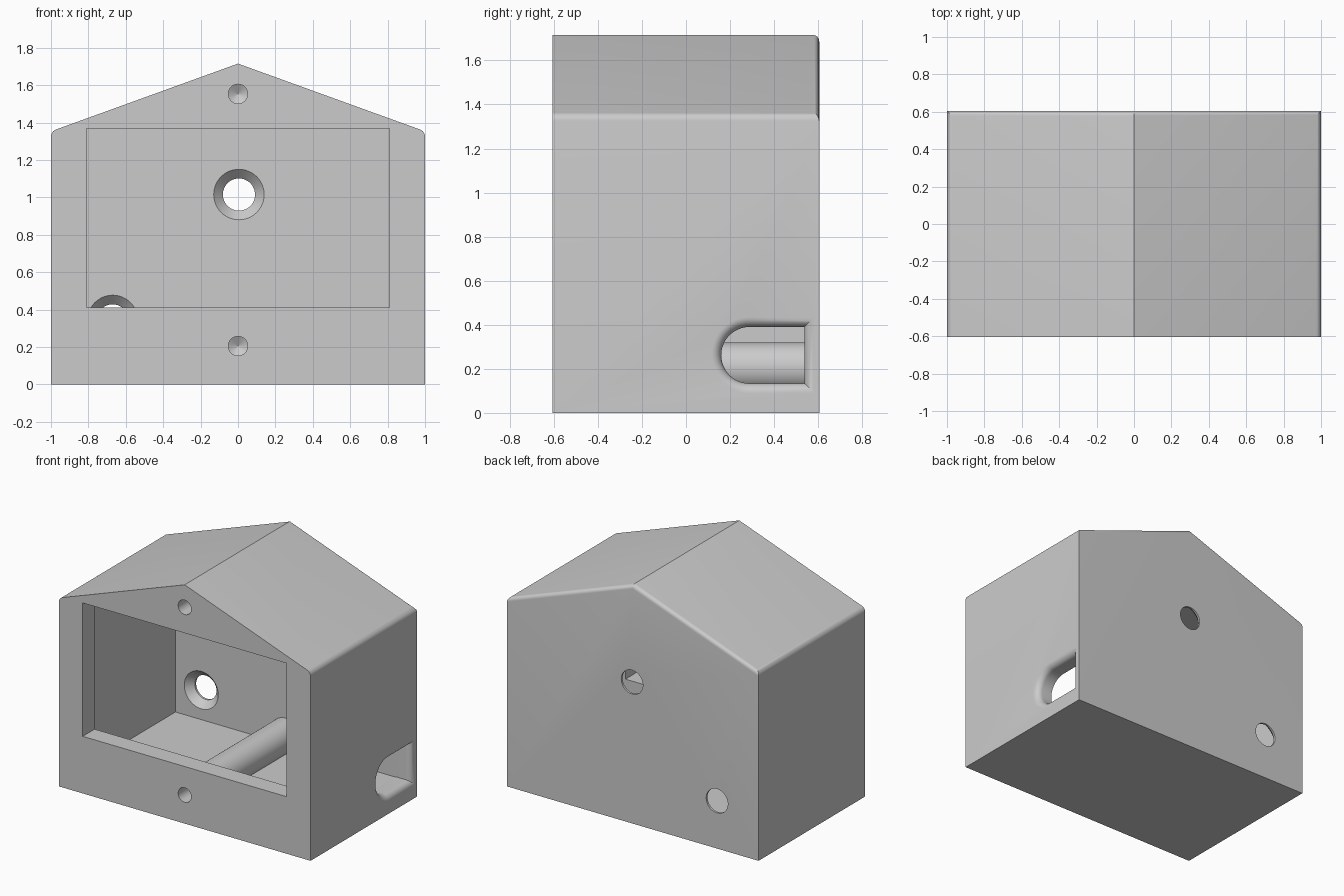
import bpy, bmesh
from math import sin, cos, pi, radians

if "Cube" in bpy.data.objects:
    bpy.data.objects.remove(bpy.data.objects["Cube"])

grey = bpy.data.materials.new("plain grey")
grey.use_nodes = True
grey.diffuse_color = (0.6, 0.6, 0.6, 1)
grey.node_tree.nodes["Principled BSDF"].inputs["Base Color"].default_value = (0.6, 0.6, 0.6, 1)

HALF_Y, EAVE, APEX = 0.605, 1.353, 1.715
BACK_WALL = 0.54


def loft(name, rings, bevel=None):
    """Closed solid through rings of equal point count."""
    bm = bmesh.new()
    loops = [[bm.verts.new(p) for p in ring] for ring in rings]
    n = len(loops[0])
    for a, b in zip(loops, loops[1:]):
        for i in range(n):
            j = (i + 1) % n
            bm.faces.new((a[i], a[j], b[j], b[i]))
    bm.faces.new(loops[0])
    bm.faces.new(loops[-1])
    bmesh.ops.recalc_face_normals(bm, faces=bm.faces)
    if bevel:
        edges = [e for e in bm.edges if bevel(*(v.co for v in e.verts))]
        bmesh.ops.bevel(bm, geom=edges, offset=0.027, offset_type='OFFSET',
                        segments=6, profile=0.5, affect='EDGES')
    mesh = bpy.data.meshes.new(name)
    bm.to_mesh(mesh)
    bm.free()
    mesh.materials.append(grey)
    obj = bpy.data.objects.new(name, mesh)
    bpy.context.collection.objects.link(obj)
    return obj


def box(name, x, y0, y1, z0, z1):
    outline = [(-x, z0), (x, z0), (x, z1), (-x, z1)]
    return loft(name, [[(px, y, pz) for px, pz in outline] for y in (y0, y1)])


def turned(name, x, z, profile, n=48):
    """Solid turned about an axis along y; profile is (y, radius)."""
    return loft(name, [[(x + r * cos(2 * pi * i / n), y, z + r * sin(2 * pi * i / n))
                        for i in range(n)] for y, r in profile])


def combine(target, tool, operation='DIFFERENCE'):
    tool.hide_render = True
    mod = target.modifiers.new("combine", 'BOOLEAN')
    mod.operation, mod.solver, mod.object = operation, 'EXACT', tool
    bpy.context.view_layer.objects.active = target
    bpy.ops.object.modifier_apply(modifier=mod.name)
    bpy.data.objects.remove(tool)


# Gabled block with rounded eaves and rounded rear roof edges
def rounded(a, b):
    high = min(a.z, b.z) > EAVE - 0.01
    eave = high and max(a.z, b.z) < EAVE + 0.01
    rear_slope = high and min(a.y, b.y) > 0
    return eave or rear_slope


gable = [(-1, 0), (1, 0), (1, EAVE), (0, APEX), (-1, EAVE)]
body = loft("house_body", [[(x, y, z) for x, z in gable] for y in (-HALF_Y, HALF_Y)], rounded)

# Hollow inside and the smaller front window
combine(body, box("cavity_cutter", 0.875, -0.47, BACK_WALL, 0.13, 1.372))
combine(body, box("window_cutter", 0.81, -0.8, -0.4, 0.41, 1.368))

# Screw post running from front to back along the floor
combine(body, turned("screw_post", 0, 0.205, [(-0.55, 0.115), (0.57, 0.115)]), 'UNION')

# Blind screw holes with pointed ends
for z in (0.205, 1.553):
    combine(body, turned("screw_cutter", 0, z, [(-0.7, 0.052), (-0.1, 0.052), (-0.07, 0.001)], 32))

# Countersunk holes through the back wall
for x, z in ((0.005, 1.015), (-0.67, 0.342)):
    combine(body, turned("countersink_cutter", x, z,
                         [(0.45, 0.135), (BACK_WALL, 0.135), (0.59, 0.086), (0.7, 0.086)]))


# Side slot, round at the front end, flaring smoothly to the outer face
def slot_ring(x, grow):
    r = 0.128 + grow
    arc = [(0.288 + r * cos(a), 0.262 + r * sin(a))
           for a in (pi / 2 + pi * i / 24 for i in range(25))]
    end = 0.538 + grow
    return [(x, y, z) for y, z in arc + [(end, 0.262 - r), (end, 0.262 + r)]]


FLARE = 0.045
steps = [pi / 2 * i / 8 for i in range(9)]
rings = [slot_ring(0.8, 0)]
rings += [slot_ring(1 - FLARE + FLARE * sin(t), FLARE * (1 - cos(t))) for t in steps]
rings.append(slot_ring(1.1, FLARE))
combine(body, loft("slot_cutter", rings))

# Smooth curved surfaces, keep corners sharp
bpy.ops.object.select_all(action='DESELECT')
body.select_set(True)
bpy.context.view_layer.objects.active = body
bpy.ops.object.shade_smooth_by_angle(angle=radians(25))
